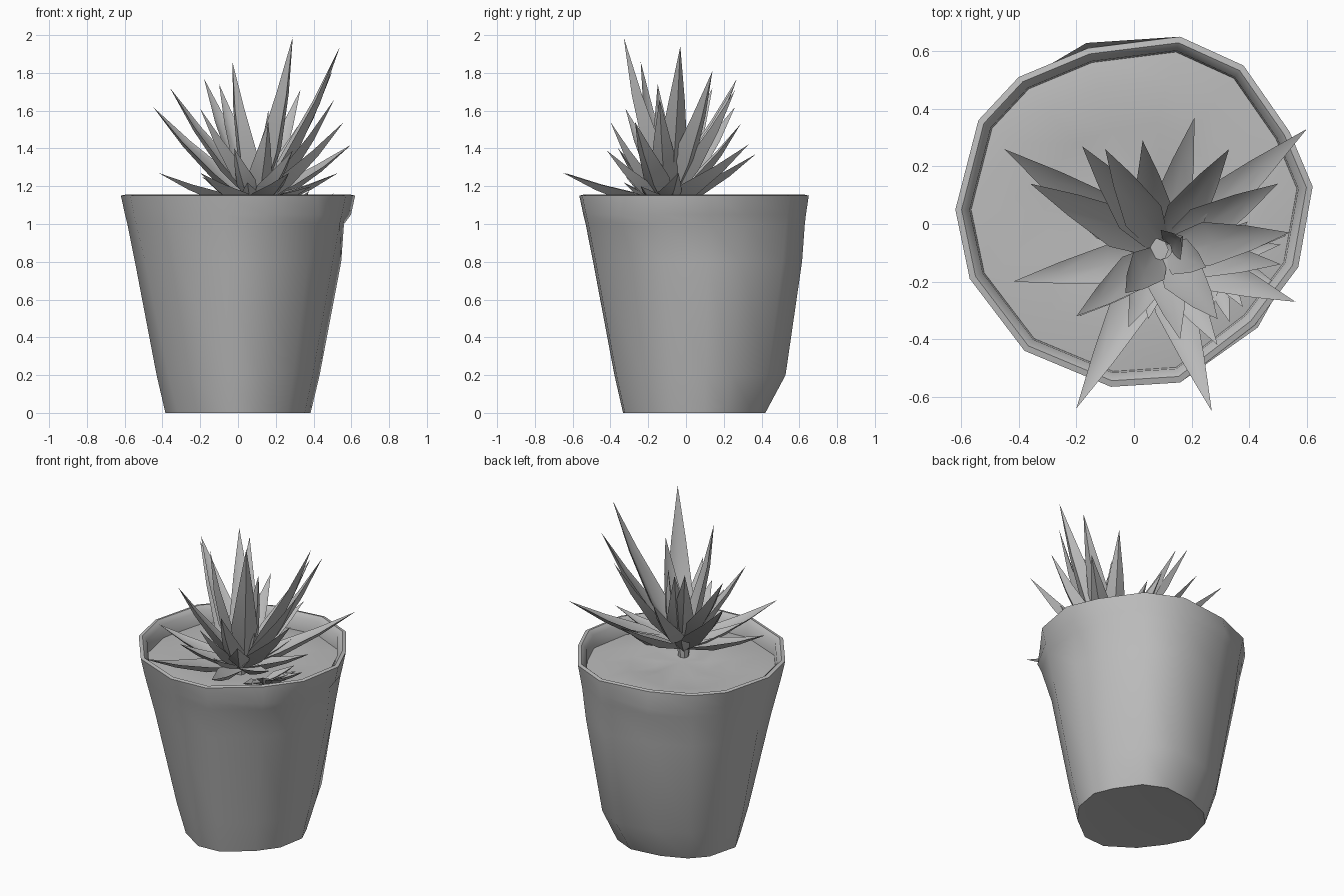
import bpy, bmesh, math, random
from mathutils import Vector

if "Cube" in bpy.data.objects:
    bpy.data.objects.remove(bpy.data.objects["Cube"])

random.seed(4)
grey = bpy.data.materials.new("plain grey")
grey.diffuse_color = (0.5, 0.5, 0.5, 1)
grey.use_nodes = True
grey.node_tree.nodes["Principled BSDF"].inputs["Base Color"].default_value = grey.diffuse_color


def finish(name, bm, angle):
    bmesh.ops.recalc_face_normals(bm, faces=bm.faces)
    me = bpy.data.meshes.new(name)
    bm.to_mesh(me)
    bm.free()
    ob = bpy.data.objects.new(name, me)
    bpy.context.collection.objects.link(ob)
    me.materials.append(grey)
    bpy.ops.object.select_all(action='DESELECT')
    ob.select_set(True)
    bpy.context.view_layer.objects.active = ob
    bpy.ops.object.shade_smooth_by_angle(angle=math.radians(angle))
    return ob


# uneven outline of the pot mouth, scaled about its centre at every level
CY = 0.045
OUTLINE = [(-.62, .05), (-.54, .36), (-.40, .51), (-.16, .61), (.16, .65), (.38, .55),
           (.54, .32), (.62, .13), (.57, -.15), (.42, -.35), (.16, -.55), (-.08, -.565),
           (-.38, -.44), (-.57, -.19)]


def ring(bm, z, s, back=0.0):
    vs = []
    for x, y in OUTLINE:
        dy = y - CY
        k = s + back * max(0, dy / 0.6) ** 2     # extra fullness at the back
        vs.append(bm.verts.new((x * k, CY + dy * k, z)))
    return vs


def bridge(bm, a, b):
    n = len(a)
    for i in range(n):
        bm.faces.new((a[i], a[(i + 1) % n], b[(i + 1) % n], b[i]))


def push(v, k):
    v.co.x *= k
    v.co.y = CY + (v.co.y - CY) * k


# pot: flat floor, straight flared wall, rounded rim
bm = bmesh.new()
levels = [(.004, .54, 0), (0, .62, 0), (.2, .695, .10), (.8, .88, .06),
          (1.0, .945, .02), (1.05, .965, .01), (1.15, 1, 0), (1.155, .965, 0),
          (1.13, .92, 0), (1.03, .91, 0)]
rings = [ring(bm, *lv) for lv in levels]
for a, b in zip(rings, rings[1:]):
    bridge(bm, a, b)
bm.faces.new(rings[0])
for r, k in ((0, .9), (1, .9), (2, .93), (3, .98)):   # narrower front left foot
    for i in (12, 13):
        push(rings[r][i], k)
for r, k in ((4, 1.04), (5, 1.06)):                   # bulges under the rim
    push(rings[r][9], k)
    push(rings[r][3], k)
rings[4][7].co.x -= .025                              # slight waist on the right
finish("pot", bm, 50)

# gently uneven soil
bm = bmesh.new()
soil = []
for s, z, j in ((.95, 1.045, 0), (.75, 1.06, .012), (.5, 1.055, .015), (.25, 1.05, .01)):
    soil.append(ring(bm, z, s))
    for v in soil[-1]:
        v.co.z += random.uniform(-j, j)
for a, b in zip(soil, soil[1:]):
    bridge(bm, a, b)
hub = bm.verts.new((.05, -.02, 1.045))
for i, v in enumerate(soil[-1]):
    bm.faces.new((v, soil[-1][(i + 1) % len(soil[-1])], hub))
finish("soil", bm, 60)


def leaf(bm, root, tip, width, wide_at=.3):
    """Pointed leaf with a channelled upper side and a keel below."""
    root, tip = Vector(root), Vector(tip)
    d = tip - root
    side = d.cross(Vector((0, 0, 1))).normalized()
    up = side.cross(d).normalized()
    rows = []
    for t, w in ((0, .5), (wide_at, 1), (.65, .55)):
        c = root + d * t - up * .03 * d.length * math.sin(math.pi * t)
        h = width * w / 2
        rows.append([bm.verts.new(p) for p in (
            c + side * h + up * h * .35, c - up * h * .05,
            c - side * h + up * h * .35, c - up * h * .45)])
    for a, b in zip(rows, rows[1:]):
        bridge(bm, a, b)
    end = bm.verts.new(tip)
    for i in range(4):
        bm.faces.new((rows[-1][i], rows[-1][(i + 1) % 4], end))
    bm.faces.new(rows[0])


def plant(name, centre, tips, width, spread):
    bm = bmesh.new()
    c = Vector(centre)
    for tip in tips:
        out = Vector((tip[0] - c.x, tip[1] - c.y, 0))
        out = out.normalized() * spread if out.length > 0 else out
        length = (Vector(tip) - c).length
        leaf(bm, c + out, tip, width * (.65 + .5 * length))
    finish(name, bm, 50)


# tall upright leaves
plant("tall_leaves", (.10, -.09, 1.14), [
    (.29, -.33, 1.99), (.54, -.03, 1.94), (-.03, -.24, 1.86), (-.18, .27, 1.77),
    (-.10, .26, 1.74), (-.36, .14, 1.72), (.33, .26, 1.71), (-.20, -.32, 1.61),
    (.50, .14, 1.81), (.16, -.05, 1.60), (.25, -.15, 1.74)], .14, .03)

# leaves leaning outwards
plant("outer_leaves", (.09, -.10, 1.11), [
    (-.45, .26, 1.62), (.51, -.14, 1.66), (.56, -.27, 1.54), (.60, .33, 1.42),
    (.21, .37, 1.37), (.03, .29, 1.53), (.16, -.40, 1.54), (.29, -.42, 1.39),
    (-.02, -.36, 1.40)], .15, .03)

# low leaves spreading just above the rim
plant("low_leaves", (.08, -.11, 1.10), [
    (-.42, -.20, 1.27), (-.20, -.64, 1.27), (.27, -.65, 1.27), (.39, -.24, 1.20),
    (-.19, -.32, 1.25), (.30, .15, 1.25), (-.07, .15, 1.28), (.05, -.33, 1.22),
    (.53, -.04, 1.27)], .15, .02)

# small offset rosette lying beside the main plant
tips = []
for i in range(9):
    a = -1.6 + i * .3
    r = random.uniform(.16, .27)
    tips.append((.27 + r * math.cos(a), -.12 + r * math.sin(a), random.uniform(1.1, 1.2)))
plant("side_rosette", (.26, -.11, 1.06), tips, .11, .02)

# short stem joining the rosette to the soil
bm = bmesh.new()
bmesh.ops.create_cone(bm, cap_ends=True, segments=8, radius1=.03, radius2=.04, depth=.14)
bmesh.ops.translate(bm, verts=bm.verts, vec=(.08, -.09, 1.09))
finish("stem", bm, 40)
